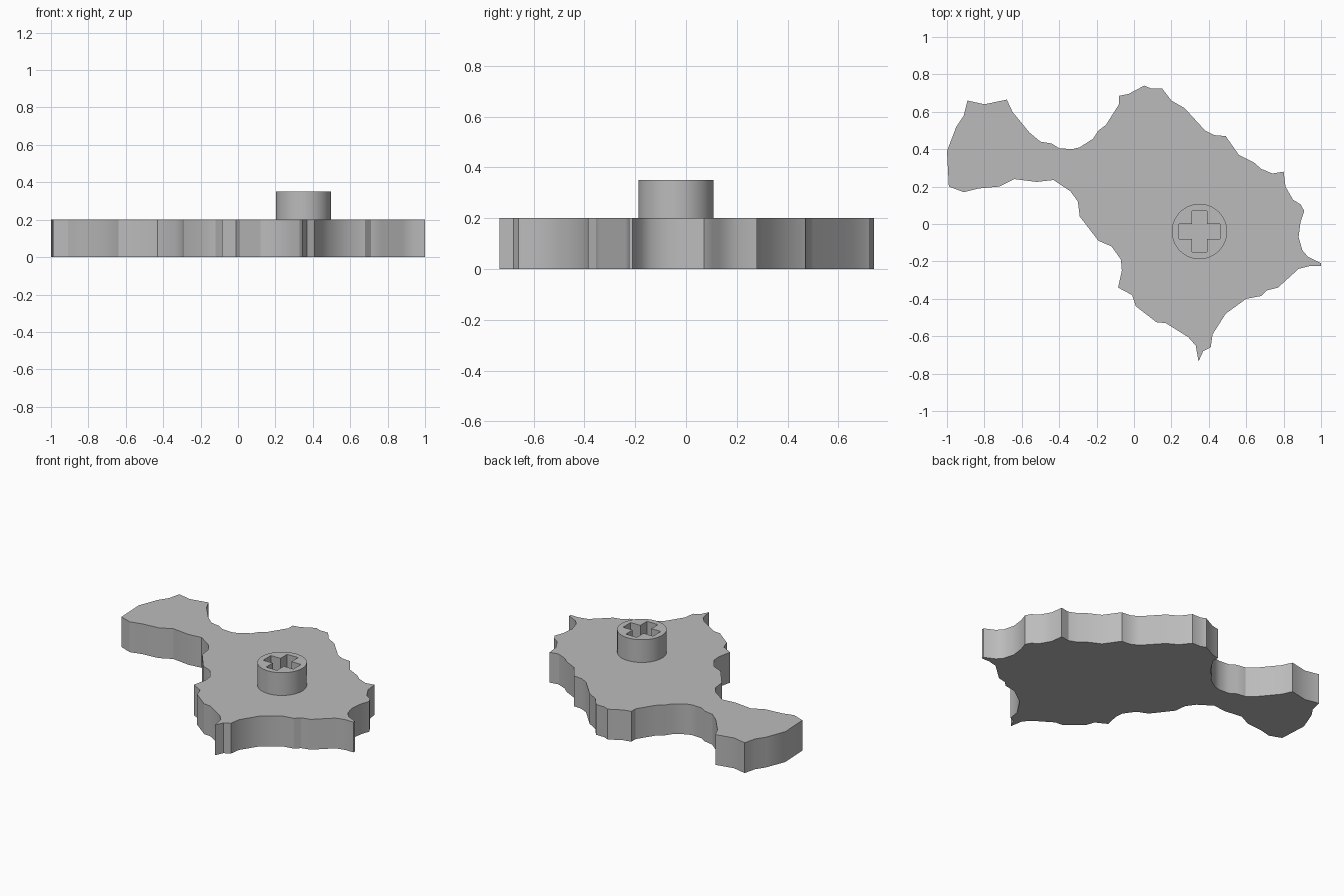
import bpy
import bmesh
import math
from mathutils import Matrix, Vector

cube = bpy.data.objects.get("Cube")
if cube:
    bpy.data.objects.remove(cube, do_unlink=True)

# One plain grey plastic for the whole model
grey = bpy.data.materials.new("plain_grey")
grey.use_nodes = True
colour = (0.5, 0.5, 0.5, 1.0)
grey.diffuse_color = colour
grey.node_tree.nodes["Principled BSDF"].inputs["Base Color"].default_value = colour


def extrude_outlines(name, outlines, bottom, top):
    """Solid from closed outlines; any outline after the first is a hole."""
    bm = bmesh.new()
    edges = []
    for outline in outlines:
        verts = [bm.verts.new((p[0], p[1], bottom)) for p in outline]
        edges += [bm.edges.new((verts[i - 1], verts[i])) for i in range(len(verts))]
    if len(outlines) > 1:
        bmesh.ops.triangle_fill(bm, use_beauty=True, edges=edges)
    else:
        bm.faces.new(verts)
    raised = bmesh.ops.extrude_face_region(bm, geom=bm.faces[:])["geom"]
    moved = [v for v in raised if isinstance(v, bmesh.types.BMVert)]
    bmesh.ops.translate(bm, verts=moved, vec=(0, 0, top - bottom))
    bmesh.ops.recalc_face_normals(bm, faces=bm.faces[:])

    mesh = bpy.data.meshes.new(name)
    bm.to_mesh(mesh)
    bm.free()
    mesh.materials.append(grey)
    obj = bpy.data.objects.new(name, mesh)
    bpy.context.collection.objects.link(obj)
    bpy.ops.object.select_all(action="DESELECT")
    obj.select_set(True)
    bpy.context.view_layer.objects.active = obj
    bpy.ops.object.shade_smooth_by_angle(angle=math.radians(30))
    return obj


def circle(centre, radius, sides):
    turns = [math.tau * i / sides for i in range(sides)]
    return [centre + radius * Vector((math.cos(t), math.sin(t))) for t in turns]


def plus_sign(centre, reach, half_width):
    corner = [Vector((reach, -half_width)), Vector((reach, half_width)),
              Vector((half_width, half_width))]
    return [centre + Matrix.Rotation(quarter * math.pi / 2, 2) @ p
            for quarter in range(4) for p in corner]


# Ragged plate, its rim traced clockwise in hundredths of a unit
rim = [
    # tail end and neck, back edge
    (-89, 66), (-80, 64), (-68, 66.5), (-65, 60), (-56, 49), (-50, 44),
    (-44, 43), (-40, 40.5), (-33, 40), (-29, 41), (-22, 45.5), (-19, 50),
    # back of the body
    (-15, 53), (-8, 64), (-8, 68.5), (-3, 69.5), (5.5, 74), (9, 72.5),
    (15, 72.5), (20, 66), (27, 62), (38, 50), (43, 47.5), (49, 47),
    (56, 37), (64, 33), (68, 29.5), (74, 27), (80, 28),
    # left side
    (81, 20), (85, 13), (89, 10.5), (91, 7), (89, 1), (88, -7),
    (90, -14), (93, -17.5), (100, -21), (100, -22.5), (94, -22.5),
    # front edge and spike
    (88, -24), (77, -34), (71, -35.5), (68, -38.5), (60, -40), (49, -48),
    (42, -59), (41, -66), (37, -68), (34.5, -73.5), (33, -65), (29, -60.5),
    (17, -53), (12, -52.5), (1, -44), (-1, -38), (-8.5, -34),
    # right side of the body, front edge of the neck
    (-6.5, -25), (-7, -19), (-12, -12), (-19, -9), (-29, 4), (-30, 12),
    (-34, 17.5), (-43, 23.5), (-52, 22.5), (-64, 24), (-72, 20), (-83, 19),
    # tail end
    (-91, 17), (-99, 20), (-100, 39), (-95, 52), (-91, 58),
]
plate_top = 0.2
extrude_outlines("plate", [[Vector(p) / 100 for p in rim]], 0, plate_top)

# Round peg with a plus-shaped socket, sunk slightly into the plate
peg_centre = Vector((0.35, -0.04))
extrude_outlines("socket_peg",
                 [circle(peg_centre, 0.148, 48), plus_sign(peg_centre, 0.11, 0.04)],
                 plate_top - 0.01, 0.35)
